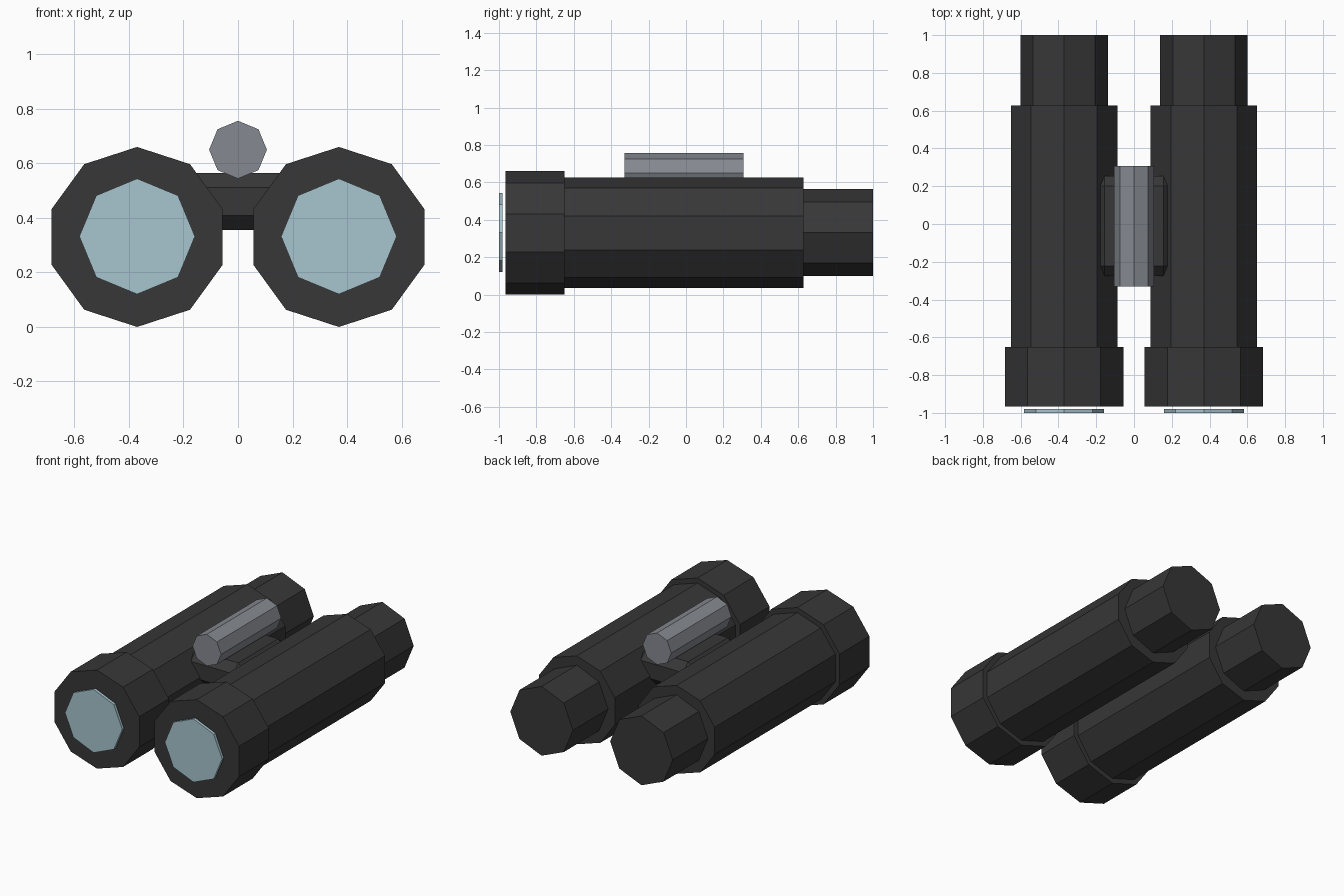
import bpy
import bmesh
from math import sin, cos, pi

cube = bpy.data.objects.get("Cube")
if cube:
    bpy.data.objects.remove(cube, do_unlink=True)


def make_material(name, color):
    mat = bpy.data.materials.new(name)
    mat.use_nodes = True
    mat.diffuse_color = (*color, 1)
    mat.node_tree.nodes["Principled BSDF"].inputs["Base Color"].default_value = (*color, 1)
    return mat


BLACK = make_material("black_rubber", (0.038, 0.038, 0.038))
GREY = make_material("grey_metal", (0.235, 0.25, 0.28))
GLASS = make_material("pale_blue_glass", (0.39, 0.56, 0.62))


def add_object(name, bm, mat):
    bmesh.ops.recalc_face_normals(bm, faces=bm.faces)
    mesh = bpy.data.meshes.new(name)
    bm.to_mesh(mesh)
    bm.free()
    mesh.materials.append(mat)
    obj = bpy.data.objects.new(name, mesh)
    bpy.context.collection.objects.link(obj)
    return obj


def prism(name, mat, sides, x, z, sections):
    """Many-sided tube along y through (y, radius) sections, one corner at the top."""
    bm = bmesh.new()
    rings = [[bm.verts.new((x + r * sin(2 * pi * i / sides), y, z + r * cos(2 * pi * i / sides)))
              for i in range(sides)] for y, r in sections]
    bm.faces.new(rings[0])
    bm.faces.new(rings[-1])
    for a, b in zip(rings, rings[1:]):
        for i in range(sides):
            j = (i + 1) % sides
            bm.faces.new((a[i], a[j], b[j], b[i]))
    return add_object(name, bm, mat)


# Two matching barrels
for side, x in (("left", 0.37), ("right", -0.37)):
    # Wide front hood stepping down to the main tube
    prism(side + "_barrel", BLACK, 10, x, 0.33,
          [(-0.965, 0.33), (-0.65, 0.33), (-0.65, 0.296), (0.627, 0.296)])
    prism(side + "_eyepiece", BLACK, 8, x, 0.332, [(0.6, 0.232), (1, 0.232)])
    prism(side + "_lens", GLASS, 8, x, 0.332, [(-1, 0.212), (-0.98, 0.212)])

# Focus knob above the bridge
prism("focus_knob", GREY, 8, 0, 0.65, [(-0.33, 0.106), (0.307, 0.106)])

# Bridge block with chamfered edges joining the barrels
bm = bmesh.new()
bmesh.ops.create_cube(bm, size=1)
bmesh.ops.scale(bm, vec=(0.42, 0.53, 0.21), verts=bm.verts)
bmesh.ops.translate(bm, vec=(0, -0.01, 0.46), verts=bm.verts)
bmesh.ops.bevel(bm, geom=bm.edges[:], offset=0.053, offset_type='OFFSET',
                segments=1, affect='EDGES')
add_object("bridge", bm, BLACK)
